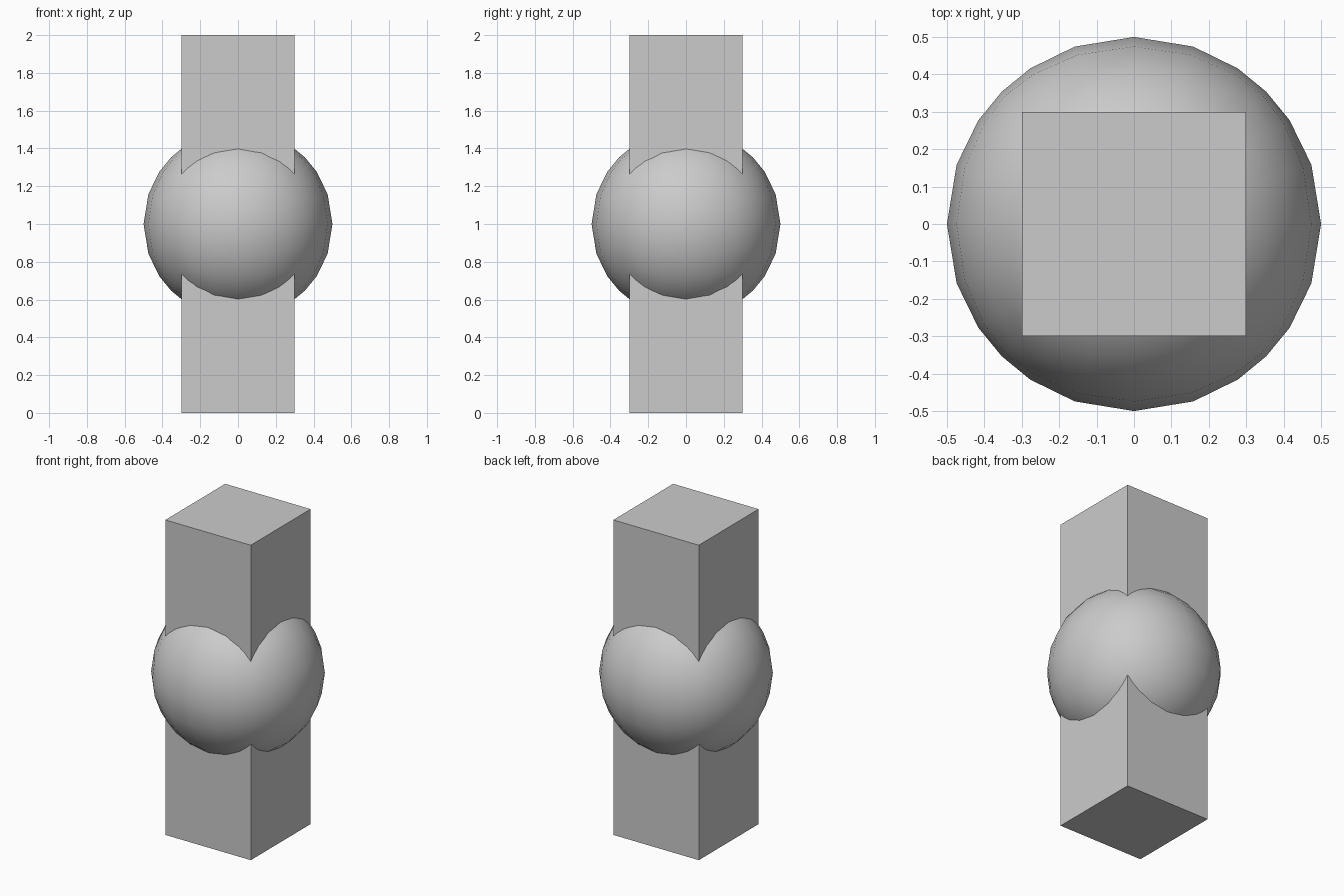
import bpy
import bmesh

if "Cube" in bpy.data.objects:
    bpy.data.objects.remove(bpy.data.objects["Cube"])


def add_object(name, bm, smooth=False):
    for face in bm.faces:
        face.smooth = smooth
    mesh = bpy.data.meshes.new(name)
    bm.to_mesh(mesh)
    bm.free()
    obj = bpy.data.objects.new(name, mesh)
    bpy.context.collection.objects.link(obj)
    obj.location.z = 1.0
    return obj


# Square post, full height
bm = bmesh.new()
bmesh.ops.create_cube(bm, size=1.0)
bmesh.ops.scale(bm, vec=(0.6, 0.6, 2.0), verts=bm.verts)
add_object("post", bm)

# Ball around the middle: a 6x6-per-side cube pushed out to a sphere
bm = bmesh.new()
bmesh.ops.create_cube(bm, size=2.0)
bmesh.ops.subdivide_edges(bm, edges=bm.edges[:], cuts=5, use_grid_fill=True)
for vert in bm.verts:
    vert.co = vert.co.normalized() * 0.5
add_object("ball", bm, smooth=True)
